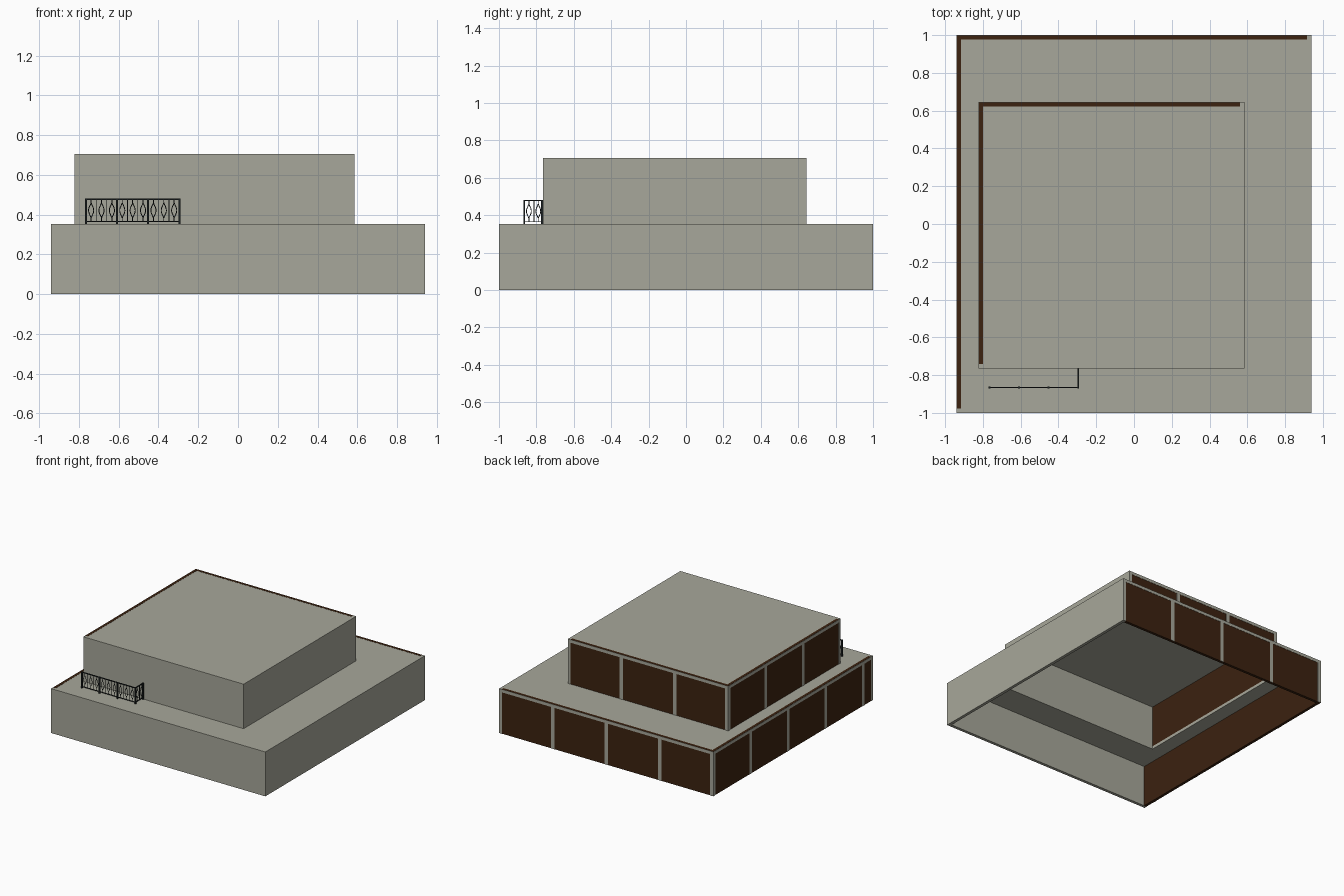
import bpy, bmesh, math
from mathutils import Vector

if "Cube" in bpy.data.objects:
    bpy.data.objects.remove(bpy.data.objects["Cube"])


def material(name, color):
    m = bpy.data.materials.new(name)
    m.diffuse_color = (*color, 1)
    m.use_nodes = True
    m.node_tree.nodes["Principled BSDF"].inputs["Base Color"].default_value = m.diffuse_color
    return m


CONCRETE = material("warm grey concrete", (0.39, 0.39, 0.325))
PANEL = material("dark brown panel", (0.045, 0.016, 0.005))
IRON = material("black iron", (0.012, 0.016, 0.017))


def boxes(name, spans, mat):
    """One object from several boxes, each (x0, x1, y0, y1, z0, z1)."""
    bm = bmesh.new()
    for x0, x1, y0, y1, z0, z1 in spans:
        vs = bmesh.ops.create_cube(bm, size=1)["verts"]
        for v in vs:
            v.co = Vector((x0 if v.co.x < 0 else x1,
                           y0 if v.co.y < 0 else y1,
                           z0 if v.co.z < 0 else z1))
    me = bpy.data.meshes.new(name)
    bm.to_mesh(me)
    bm.free()
    me.materials.append(mat)
    ob = bpy.data.objects.new(name, me)
    bpy.context.collection.objects.link(ob)
    return ob


T = 0.0235      # wall and roof thickness
BAY = 0.47      # spacing of the facade mullions
E = 0.002       # how far mullions stand in front of the panels


def storey(label, x0, x1, y0, y1, z0, z1, hole=None):
    # solid front and right walls
    boxes(label + "_front_wall", [(x0, x1, y0, y0 + T, z0, z1 - T)], CONCRETE)
    boxes(label + "_right_wall", [(x1 - T, x1, y0 + T, y1, z0, z1 - T)], CONCRETE)
    # roof slab, left open above where the next storey stands
    if hole:
        a, b, c, d = hole
        roof = [(x0, a, y0, y1, z1 - T, z1), (b, x1, y0, y1, z1 - T, z1),
                (a, b, y0, c, z1 - T, z1), (a, b, d, y1, z1 - T, z1)]
    else:
        roof = [(x0, x1, y0, y1, z1 - T, z1)]
    boxes(label + "_roof", roof, CONCRETE)
    # brown panels on back and left, with their top edge showing on the roof
    boxes(label + "_back_panels", [(x0 + E, x1 - T, y1 - T, y1 - E, z0, z1 - T),
                                   (x0 + E, x1 - T, y1 - T, y1 - E, z1, z1 + 0.001)], PANEL)
    boxes(label + "_left_panels", [(x0 + E, x0 + T, y0 + T, y1 - T, z0, z1 - T),
                                   (x0 + E, x0 + T, y0 + T, y1 - T, z1, z1 + 0.001)], PANEL)
    # mullions, measured from the back left corner
    w = 0.015
    bars = [(x0, x0 + 2 * w, y1 - 2 * E, y1, z0, z1 - T),
            (x0, x0 + 2 * E, y1 - 2 * w, y1, z0, z1 - T)]
    k = 1
    while k * BAY < x1 - x0 - 0.1:
        bars.append((x0 + k * BAY - w, x0 + k * BAY + w, y1 - 2 * E, y1, z0, z1 - T))
        k += 1
    k = 1
    while k * BAY < y1 - y0 - 0.05:
        bars.append((x0, x0 + 2 * E, y1 - k * BAY - w, y1 - k * BAY + w, z0, z1 - T))
        k += 1
    boxes(label + "_mullions", bars, CONCRETE)


Z1, Z2 = 0.352, 0.705
UX0, UX1, UY0, UY1 = -0.822, 0.585, -0.765, 0.645
storey("lower", -0.94, 0.94, -1, 1, 0, Z1,
       (UX0 + T, UX1 - T, UY0 + T, UY1 - T))
storey("upper", UX0, UX1, UY0, UY1, Z1, Z2)

# balcony railing: posts and rails
RX0, RX1, RY = -0.765, -0.295, -0.865
TOP, STEP, P = 0.482, (RX1 - RX0) / 9, 0.005
boxes("railing_posts",
      [(RX0 + 3 * i * STEP - P, RX0 + 3 * i * STEP + P, RY - P, RY + P, Z1, TOP)
       for i in range(4)] + [(RX1 - P, RX1 + P, UY0 - 2 * P, UY0, Z1, TOP)], IRON)
rails = []
for z, h in ((0.363, 0.004), (TOP - 0.007, 0.007)):
    rails.append((RX0, RX1, RY - 0.003, RY + 0.003, z, z + h))
    rails.append((RX1 - 0.003, RX1 + 0.003, RY, UY0, z, z + h))
boxes("railing_rails", rails, IRON)

# thin balusters between the ornaments
b = 0.0015
bars = [(RX0 + i * STEP - b, RX0 + i * STEP + b, RY - b, RY + b, 0.363, TOP - 0.004)
        for i in range(1, 9) if i % 3]
bars.append((RX1 - b, RX1 + b, RY + STEP - b, RY + STEP + b, 0.363, TOP - 0.004))
boxes("railing_balusters", bars, IRON)

# flat leaf-shaped ornaments: two bowed wires, with pins above and below
cu = bpy.data.curves.new("railing_ornaments", "CURVE")
cu.dimensions = "3D"
cu.bevel_depth = 0.0022
cu.bevel_resolution = 0


def wire(points):
    s = cu.splines.new("POLY")
    s.points.add(len(points) - 1)
    for p, q in zip(s.points, points):
        p.co = (*q, 1)


spots = [(Vector((RX0 + (i + 0.5) * STEP, RY, 0)), Vector((1, 0, 0))) for i in range(9)]
spots += [(Vector((RX1, RY + (i + 0.5) * 0.05, 0)), Vector((0, 1, 0))) for i in range(2)]
for base, along in spots:
    for side in (-1, 1):
        wire([base + along * side * 0.013 * math.sin(math.pi * t / 10) ** 1.3
              + Vector((0, 0, 0.383 + 0.077 * t / 10)) for t in range(11)])
    for za, zb in ((0.364, 0.385), (0.458, TOP - 0.004)):
        wire([base + Vector((0, 0, za)), base + Vector((0, 0, zb))])
cu.materials.append(IRON)
bpy.context.collection.objects.link(bpy.data.objects.new("railing_ornaments", cu))
